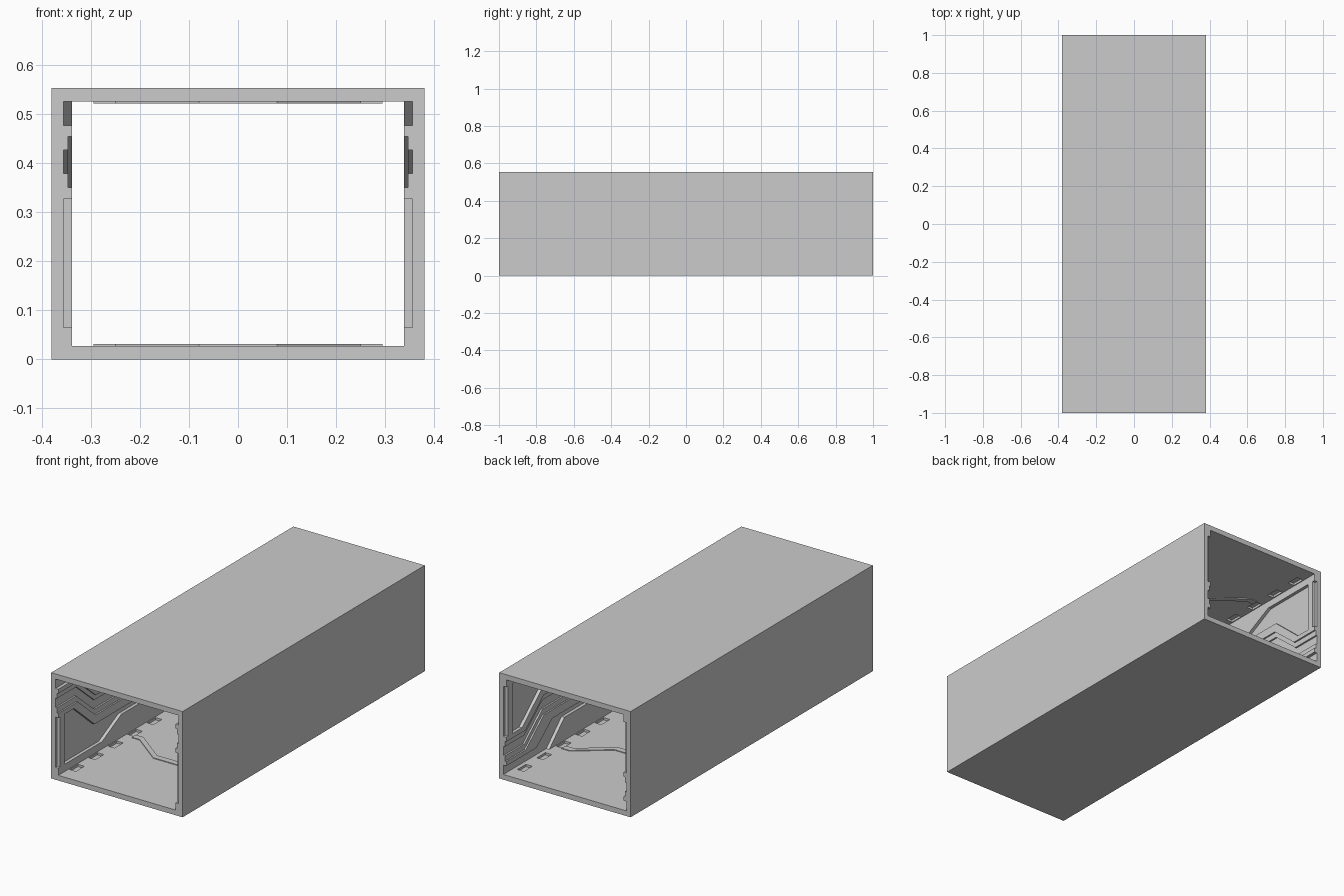
import bpy, bmesh

if "Cube" in bpy.data.objects:
    bpy.data.objects.remove(bpy.data.objects["Cube"])

W, H = 0.38, 0.553          # outer half width and height
WALL, PANEL = 0.356, 0.339  # inner face of the shell, face of raised panels
FLOOR, CEIL = 0.027, 0.526


def make_object(name, bm):
    bmesh.ops.recalc_face_normals(bm, faces=bm.faces)
    mesh = bpy.data.meshes.new(name)
    bm.to_mesh(mesh)
    bm.free()
    ob = bpy.data.objects.new(name, mesh)
    bpy.context.collection.objects.link(ob)
    return ob


def add_prism(bm, outline, vec):
    """Close an outline into a face and extrude it along vec."""
    face = bm.faces.new([bm.verts.new(p) for p in outline])
    ext = bmesh.ops.extrude_face_region(bm, geom=[face], use_keep_orig=True)
    verts = [v for v in ext["geom"] if isinstance(v, bmesh.types.BMVert)]
    bmesh.ops.translate(bm, verts=verts, vec=vec)


def add_box(bm, x0, x1, y0, y1, z0, z1):
    add_prism(bm, [(x0, y0, z0), (x1, y0, z0), (x1, y1, z0), (x0, y1, z0)],
              (0, 0, z1 - z0))


def boxes(name, items):
    bm = bmesh.new()
    for it in items:
        add_box(bm, *it)
    return make_object(name, bm)


def cut(ob, cutter):
    cutter.hide_render = True
    cutter.hide_set(True)
    mod = ob.modifiers.new(cutter.name, "BOOLEAN")
    mod.operation = "DIFFERENCE"
    mod.solver = "EXACT"
    mod.object = cutter


def turned(line):
    """Half-turn of a (y, z) line about the wall centre."""
    return [(-y, H - z) for y, z in reversed(line)]


def shifted(line, dz):
    return [(y, z + dz) for y, z in line]


def wall_strip(name, lower, upper, face):
    """Raised band between two (y, z) lines, on both walls."""
    bm = bmesh.new()
    for s in (-1, 1):
        outline = [(s * face, y, z) for y, z in lower + upper[::-1]]
        add_prism(bm, outline, (s * (WALL + 0.002 - face), 0, 0))
    return make_object(name, bm)


# Hollow rectangular shell with slots beside the walls
shell = boxes("corridor_shell", [(-W, W, -1, 1, 0, H)])
cut(shell, boxes("void_cutter", [(-WALL, WALL, -1.1, 1.1, FLOOR, CEIL)]))
slots = []
for i in range(12):
    y = -0.88 + i * 0.16
    for s in (-1, 1):
        xa, xb = sorted((s * 0.297, s * 0.334))
        slots.append((xa, xb, y - 0.035, y + 0.035, FLOOR - 0.012, FLOOR + 0.01))
        slots.append((xa, xb, y - 0.035, y + 0.035, CEIL - 0.01, CEIL + 0.012))
cut(shell, boxes("slot_cutter", slots))

# Lines along the walls, given as (y, z)
sill = [(-1, 0.065), (-0.64, 0.065), (-0.48, 0.147), (0.52, 0.147), (0.645, FLOOR)]
low_edge = [(-1, 0.327), (-0.87, 0.327), (-0.70, 0.18),
            (0.62, 0.18), (0.75, 0.076), (1, 0.076)]
middle = [(-1, 0.4025), (-0.84, 0.4025), (-0.69, H / 2)]
middle = middle + turned(middle)

# Raised wall bands that leave stepped channels between them
wall_strip("lower_wall_panel", [(-1, FLOOR)], sill, PANEL)
wall_strip("upper_wall_panel", turned(sill), [(1, CEIL)], PANEL)
wall_strip("lower_wall_band", low_edge, shifted(middle, -0.052), PANEL)
wall_strip("upper_wall_band", shifted(middle, 0.052), turned(low_edge), PANEL)
wall_strip("lower_channel_step", shifted(middle, -0.052), shifted(middle, -0.024), 0.347)
wall_strip("upper_channel_step", shifted(middle, 0.024), shifted(middle, 0.052), 0.347)

# End posts closing the large recesses
post = [(-0.985, 0.065), (-0.95, 0.065)]
wall_strip("front_post", post, [(y, 0.327) for y, z in post], PANEL)
wall_strip("back_post", [(-y, H - 0.327) for y, z in post],
           [(-y, H - 0.065) for y, z in post], PANEL)

# Bent ridges across the floor and ceiling
bend = [(-0.295, 0.58), (-0.25, 0.58), (-0.08, 0.45),
        (0.08, 0.45), (0.25, 0.58), (0.295, 0.58)]
for part, z0, z1 in (("floor", FLOOR - 0.002, 0.031), ("ceiling", CEIL - 0.004, CEIL + 0.002)):
    for end, dy in (("front", -1.02), ("back", 0.01)):
        bm = bmesh.new()
        near = [(x, y + dy - 0.016, z0) for x, y in bend]
        far = [(x, y + dy + 0.016, z0) for x, y in bend]
        add_prism(bm, near + far[::-1], (0, 0, z1 - z0))
        make_object(f"{part}_ridge_{end}", bm)
